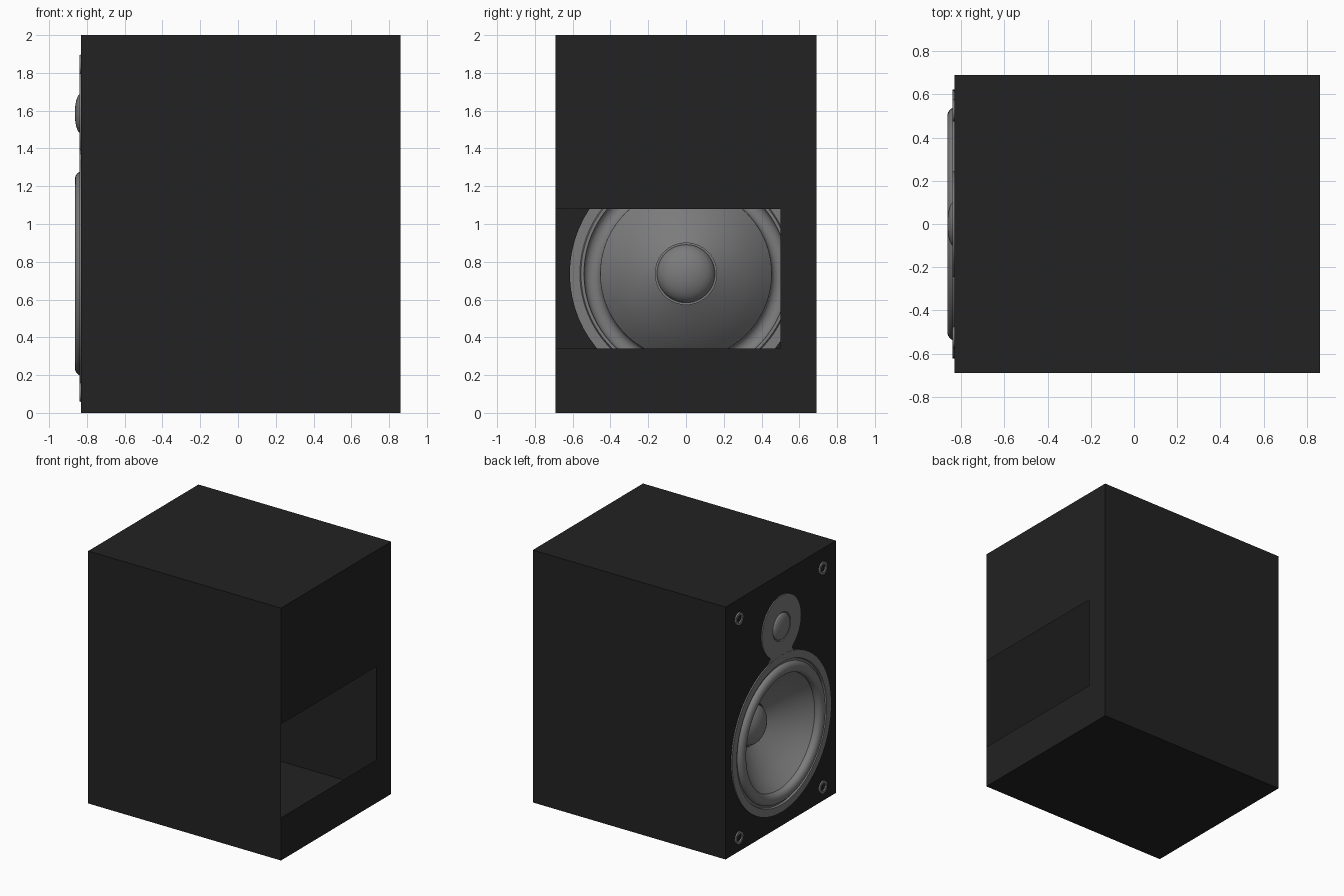
import bpy, bmesh, math

if "Cube" in bpy.data.objects:
    bpy.data.objects.remove(bpy.data.objects["Cube"])

X0, X1, Y, H = -0.83, 0.86, 0.69, 2.0      # cabinet limits
WOOFER = (0.0, 0.737)                      # (y, z) driver centres
TWEETER = (0.0, 1.585)


def material(name, v):
    m = bpy.data.materials.new(name)
    m.diffuse_color = (v, v, v, 1)
    m.use_nodes = True
    m.node_tree.nodes["Principled BSDF"].inputs["Base Color"].default_value = m.diffuse_color
    return m


BLACK = material("cabinet black", 0.016)
GREY = material("driver grey", 0.2)


def finish(name, bm, mat, smooth=True):
    me = bpy.data.meshes.new(name)
    bm.to_mesh(me)
    bm.free()
    me.materials.append(mat)
    ob = bpy.data.objects.new(name, me)
    bpy.context.collection.objects.link(ob)
    if smooth:
        bpy.ops.object.select_all(action='DESELECT')
        ob.select_set(True)
        bpy.context.view_layer.objects.active = ob
        bpy.ops.object.shade_smooth_by_angle(angle=math.radians(35))
    return ob


def lathe(name, profile, centre, mat, n=64):
    """Revolve (radius, x) points about an axis parallel to x."""
    bm = bmesh.new()
    cy, cz = centre
    rings = []
    for r, x in profile:
        if r < 1e-6:
            rings.append([bm.verts.new((x, cy, cz))] * n)
        else:
            rings.append([bm.verts.new((x, cy + r * math.cos(2 * math.pi * i / n),
                                        cz + r * math.sin(2 * math.pi * i / n))) for i in range(n)])
    for a, b in zip(rings, rings[1:]):
        for i in range(n):
            j = (i + 1) % n
            bm.faces.new(dict.fromkeys((a[i], b[i], b[j], a[j])))
    bmesh.ops.recalc_face_normals(bm, faces=bm.faces)
    # open shells face forward (-x)
    if sum(f.normal.x * f.calc_area() for f in bm.faces) > 1e-3:
        bmesh.ops.reverse_faces(bm, faces=bm.faces)
    return finish(name, bm, mat)


# Cabinet shell: four thin walls, and a back panel with a large opening
bm = bmesh.new()


def quad(*pts):
    bm.faces.new([bm.verts.new(p) for p in pts])


quad((X0, -Y, 0), (X1, -Y, 0), (X1, -Y, H), (X0, -Y, H))
quad((X1, Y, 0), (X0, Y, 0), (X0, Y, H), (X1, Y, H))
quad((X0, -Y, H), (X1, -Y, H), (X1, Y, H), (X0, Y, H))
quad((X0, Y, 0), (X1, Y, 0), (X1, -Y, 0), (X0, -Y, 0))
for ya, yb, za, zb in ((-Y, Y, 0, 0.34), (0.5, Y, 0.34, 1.08), (-Y, Y, 1.08, H)):
    quad((X1, ya, za), (X1, yb, za), (X1, yb, zb), (X1, ya, zb))
finish("cabinet", bm, BLACK, False)

# Front baffle with a round hole for the woofer
bm = bmesh.new()
outer = [(-Y, 0), (-Y, H), (Y, H), (Y, 0)]
hole = [(WOOFER[0] + 0.615 * math.cos(math.pi * i / 32),
         WOOFER[1] + 0.615 * math.sin(math.pi * i / 32)) for i in range(64)]
edges = []
for loop in (outer, hole):
    vs = [bm.verts.new((X0, y, z)) for y, z in loop]
    edges += [bm.edges.new((vs[i - 1], vs[i])) for i in range(len(vs))]
bmesh.ops.triangle_fill(bm, use_beauty=True, use_dissolve=False, edges=edges, normal=(-1, 0, 0))
finish("baffle", bm, BLACK, False)

# Woofer: flat rim, groove, half-round surround, recessed cone
profile = [(0.622, X0), (0.622, -0.84), (0.562, -0.84), (0.556, -0.826), (0.54, -0.826)]
profile += [(0.497 + 0.043 * math.cos(math.pi * i / 12),
             -0.828 - 0.036 * math.sin(math.pi * i / 12)) for i in range(13)]
profile += [(0.454, -0.81), (0.39, -0.74), (0.32, -0.68), (0.24, -0.62), (0.165, -0.575)]
lathe("woofer", profile, WOOFER, GREY, 96)

# Dust cap in the middle of the cone
cap = [(0.165, -0.575), (0.165, -0.562), (0.15, -0.562)]
lathe("dust_cap_rim", cap, WOOFER, GREY)
cap = [(0.155 * math.sin(math.pi * i / 16), -0.57 - 0.09 * math.cos(math.pi * i / 16))
       for i in range(17)]
lathe("dust_cap", cap, WOOFER, GREY, 48)

# Tweeter plate and dome
lathe("tweeter_plate", [(0.245, X0), (0.245, -0.839), (0.112, -0.839), (0.107, -0.833), (0.1, -0.833)],
      TWEETER, GREY)
lathe("tweeter_dome", [(0.104 * math.cos(math.pi * i / 20), -0.833 - 0.031 * math.sin(math.pi * i / 20))
                       for i in range(11)], TWEETER, GREY, 48)

# Flared neck joining the tweeter plate to the woofer rim
bm = bmesh.new()
half = [(0.20, 1.315), (0.15, 1.345), (0.135, 1.37), (0.15, 1.40)]
pts = half + [(-y, z) for y, z in reversed(half)]
face = bm.faces.new([bm.verts.new((X0, y, z)) for y, z in pts])
top = bmesh.ops.extrude_face_region(bm, geom=[face])
for v in top["geom"]:
    if isinstance(v, bmesh.types.BMVert):
        v.co.x = -0.8385
bmesh.ops.recalc_face_normals(bm, faces=bm.faces)
finish("neck", bm, GREY, False)

# Grille sockets in the four corners
for sy in (-1, 1):
    for z in (0.11, 1.845):
        lathe("grille_socket", [(0.052, X0), (0.05, -0.84), (0.03, -0.84), (0.026, -0.831)],
              (sy * 0.525, z), GREY, 16)
